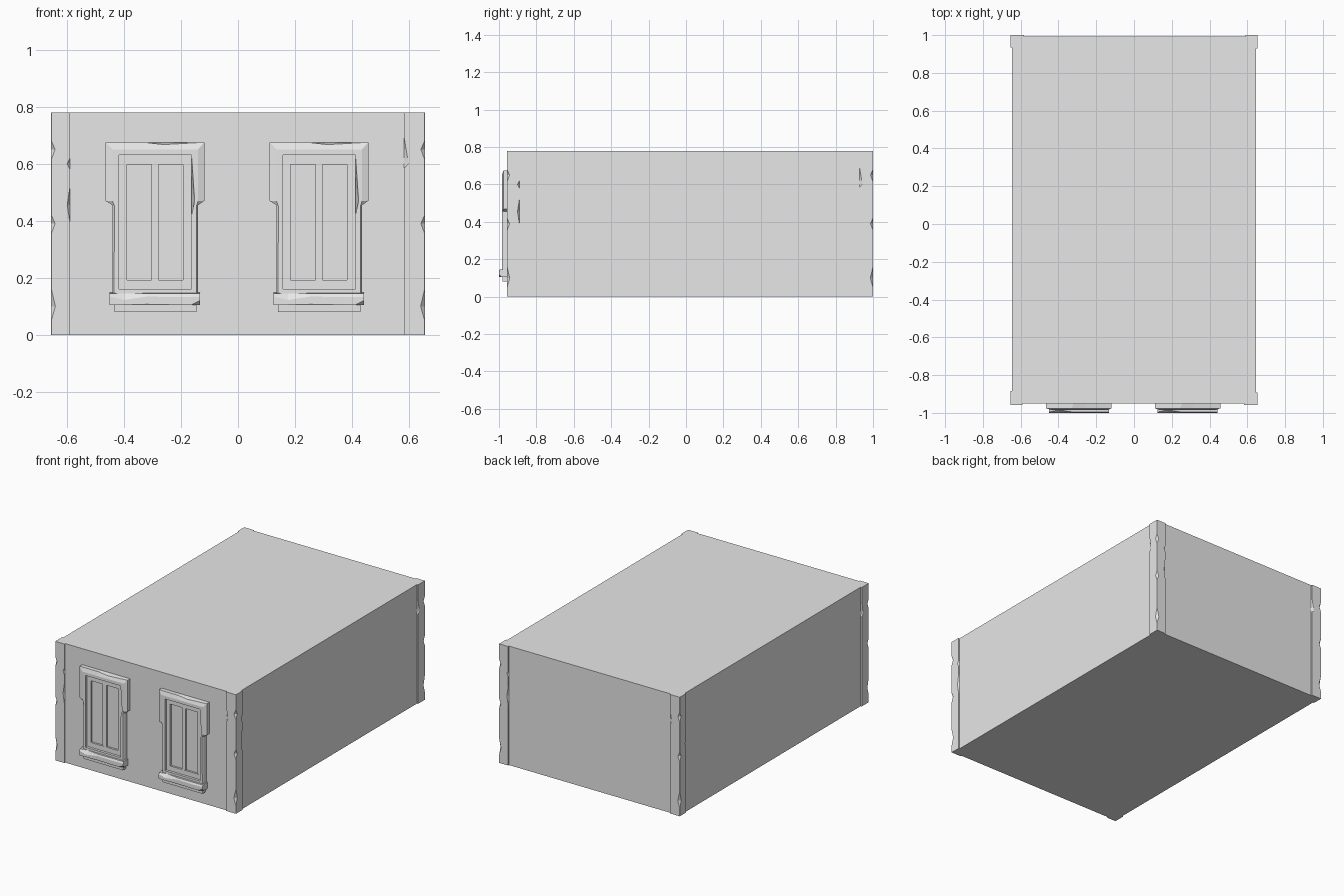
import bpy, bmesh, math
from mathutils import Matrix, Vector

cube = bpy.data.objects.get("Cube")
if cube:
    bpy.data.objects.remove(cube, do_unlink=True)

plaster = bpy.data.materials.new("grey_plaster")
plaster.use_nodes = True
plaster.diffuse_color = (0.8, 0.8, 0.8, 1)
plaster.node_tree.nodes["Principled BSDF"].inputs["Base Color"].default_value = (0.8, 0.8, 0.8, 1)

WIDTH, FRONT, BACK, HEIGHT = 0.655, -0.957, 1.0, 0.78   # outer faces of the corner strips
RELIEF = 0.008                                          # strips stand this proud of the walls
WALL = FRONT + RELIEF


def finish(name, bm):
    bmesh.ops.recalc_face_normals(bm, faces=bm.faces)
    mesh = bpy.data.meshes.new(name)
    bm.to_mesh(mesh)
    bm.free()
    mesh.materials.append(plaster)
    obj = bpy.data.objects.new(name, mesh)
    bpy.context.collection.objects.link(obj)
    return obj


def box(name, x0, x1, y0, y1, z0, z1):
    bm = bmesh.new()
    size = Matrix.Diagonal((x1 - x0, y1 - y0, z1 - z0, 1))
    centre = Matrix.Translation(((x0 + x1) / 2, (y0 + y1) / 2, (z0 + z1) / 2))
    bmesh.ops.create_cube(bm, size=1, matrix=centre @ size)
    return finish(name, bm)


def loft(name, rings, closed=False):
    """Skin a row of rings; close it on itself or cap both ends."""
    bm = bmesh.new()
    rows = [[bm.verts.new(p) for p in ring] for ring in rings]
    pairs = list(zip(rows, rows[1:]))
    if closed:
        pairs.append((rows[-1], rows[0]))
    else:
        bm.faces.new(rows[0])
        bm.faces.new(rows[-1])
    n = len(rows[0])
    for a, b in pairs:
        for i in range(n):
            j = (i + 1) % n
            bm.faces.new((a[i], a[j], b[j], b[i]))
    return finish(name, bm)


# Building block
box("wall_block", -WIDTH + RELIEF, WIDTH - RELIEF, WALL, BACK - RELIEF, 0, HEIGHT)


# Corner strips with chipped edges
def chip(z, chips):
    """Depth of the edge damage at height z; each chip is (low, peak, high, depth)."""
    for low, peak, high, depth in chips:
        if low < z < high:
            return depth * ((z - low) / (peak - low) if z <= peak else (high - z) / (high - peak))
    return 0


CORNER = [(0.05, 0.10, 0.16, 0.014), (0.355, 0.39, 0.42, 0.013), (0.615, 0.65, 0.68, 0.013)]
LEFT_EDGE = [(0.39, 0.455, 0.52, 0.01), (0.58, 0.60, 0.62, 0.01)]
RIGHT_EDGE = [(0.585, 0.60, 0.69, 0.015)]
levels = sorted({0, HEIGHT} | {z for c in CORNER + LEFT_EDGE + RIGHT_EDGE for z in c[:3]})


def corner_strip(name, x, y, turn):
    place = Matrix.Translation((x, y, 0)) @ Matrix.Rotation(turn, 4, 'Z')
    wide, narrow, p = 0.066, 0.072, RELIEF
    rings = []
    for z in levels:
        c = 0.0005 + chip(z, CORNER)
        a, b = chip(z, LEFT_EDGE), chip(z, RIGHT_EDGE)
        plan = [(c, 0), (wide - a, 0), (wide, p), (wide, narrow),
                (p, narrow), (0, narrow - b), (0, c)]
        rings.append([place @ Vector((u, v, z)) for u, v in plan])
    loft(name, rings)


corner_strip("corner_strip_front_right", -WIDTH, FRONT, 0)
corner_strip("corner_strip_front_left", WIDTH, FRONT, math.pi / 2)
corner_strip("corner_strip_back_left", WIDTH, BACK, math.pi)
corner_strip("corner_strip_back_right", -WIDTH, BACK, -math.pi / 2)


# Windows
def window(side, cx):
    def ring(points, y):
        return [(cx + x, y, z) for x, z in points]

    # Eared surround with a sloped outer edge and a few chips
    outer = [(-0.15, 0.14), (-0.15, 0.455), (-0.175, 0.47), (-0.175, 0.675), (-0.03, 0.675),
             (0.03, 0.675), (0.172, 0.675), (0.172, 0.47), (0.15, 0.455), (0.15, 0.14)]
    face = [(-0.145, 0.14), (-0.143, 0.45), (-0.15, 0.47), (-0.15, 0.65), (-0.03, 0.65),
            (0.03, 0.65), (0.15, 0.65), (0.15, 0.47), (0.144, 0.45), (0.145, 0.14)]
    inner = [(-0.127, 0.16), (-0.127, 0.42), (-0.127, 0.5), (-0.127, 0.63), (-0.03, 0.63),
             (0.03, 0.63), (0.127, 0.63), (0.127, 0.53), (0.127, 0.42), (0.127, 0.16)]
    lip = list(inner)
    lip[7] = (0.138, 0.47)
    rim = list(outer)
    rim[4], rim[5] = (-0.04, 0.675), (0.03, 0.667)
    loft("window_surround_" + side, [
        ring(outer, WALL), ring(rim, -0.976), ring(face, -0.984),
        ring(lip, -0.984), ring(inner, WALL)], closed=True)

    # Sash bars around two panes
    back, front = WALL, -0.967
    for part, x0, x1 in (("right_stile", -0.127, -0.1), ("mullion", -0.014, 0.012),
                         ("left_stile", 0.097, 0.127)):
        box("sash_%s_%s" % (part, side), cx + x0, cx + x1, front, back, 0.16, 0.63)
    for part, z0, z1 in (("bottom_rail", 0.16, 0.192), ("top_rail", 0.597, 0.63)):
        box("sash_%s_%s" % (part, side), cx - 0.12, cx + 0.12, front - 0.0005, back, z0, z1)
    for part, x0, x1 in (("right", -0.1, -0.014), ("left", 0.012, 0.097)):
        box("pane_%s_%s" % (part, side), cx + x0, cx + x1, -0.955, back, 0.192, 0.597)

    # Sill with a worn upper edge, and the apron below it
    rings = []
    for x, top, low in ((-0.16, 0.004, 0), (-0.11, 0.016, 0), (-0.03, 0.004, 0.003),
                        (0.09, 0.006, 0), (0.13, 0.005, 0.001), (0.157, 0.006, 0.014)):
        section = [(WALL, 0.105), (-1 + low, 0.105), (-1, 0.106 + low),
                   (-1, 0.138 - top), (-1 + top, 0.145), (WALL, 0.148)]
        rings.append([(cx + x, y, z) for y, z in section])
    loft("window_sill_" + side, rings)
    box("sill_apron_" + side, cx - 0.144, cx + 0.144, -0.982, WALL, 0.08, 0.106)


window("right", -0.29)
window("left", 0.285)
